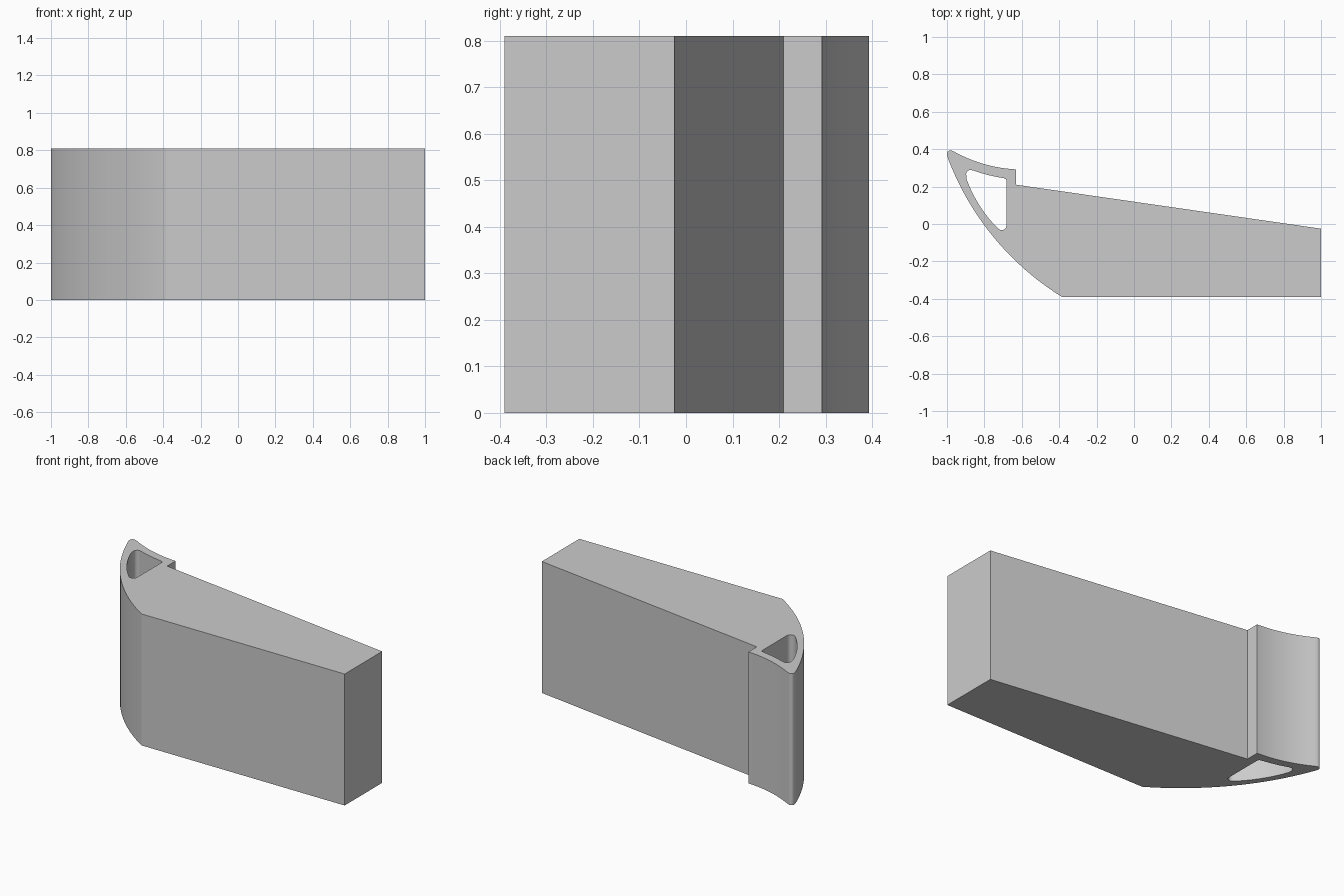
import bpy, bmesh, math
from mathutils import Vector

HEIGHT = 0.81

cube = bpy.data.objects.get("Cube")
if cube:
    bpy.data.objects.remove(cube, do_unlink=True)


def arc(a, m, b, steps):
    """Points on the circle from a through m to b."""
    a, m, b = Vector(a), Vector(m), Vector(b)
    p, q = m - a, b - a
    d = 2 * (p.x * q.y - p.y * q.x)
    c = a + Vector((q.y * p.length_squared - p.y * q.length_squared,
                    p.x * q.length_squared - q.x * p.length_squared)) / d
    start = math.atan2(a.y - c.y, a.x - c.x)
    end = math.atan2(b.y - c.y, b.x - c.x)
    sweep = (end - start) % math.tau
    if d < 0:
        sweep -= math.tau
    r = (a - c).length
    return [c + r * Vector((math.cos(start + sweep * i / steps),
                            math.sin(start + sweep * i / steps)))
            for i in range(steps + 1)]


# Outer outline: curved nose, rounded tip, hollow back lip, step, sloping back
outline = [Vector((1, -0.025)), Vector((1, -0.39))]
outline += arc((-0.385, -0.39), (-0.755, -0.065), (-0.998, 0.36), 20)
outline += arc((-1, 0.375), (-0.992, 0.39), (-0.972, 0.391), 6)
outline += arc((-0.96, 0.386), (-0.81, 0.323), (-0.63, 0.292), 12)
outline += [Vector((-0.63, 0.21))]

# Three-sided through hole with rounded corners
hole = arc((-0.735, -0.016), (-0.834, 0.112), (-0.895, 0.24), 10)
hole += arc((-0.897, 0.262), (-0.889, 0.284), (-0.868, 0.288), 6)
hole += arc((-0.86, 0.286), (-0.78, 0.262), (-0.70, 0.246), 6)
hole += arc((-0.697, 0.245), (-0.686, 0.24), (-0.682, 0.228), 4)
hole += arc((-0.682, -0.012), (-0.705, -0.033), (-0.73, -0.021), 6)

# Fill the profile around the hole and extrude it upward
bm = bmesh.new()
edges = []
for loop in (outline, hole):
    verts = [bm.verts.new((p.x, p.y, 0)) for p in loop]
    edges += [bm.edges.new((verts[i - 1], verts[i])) for i in range(len(verts))]
bmesh.ops.triangle_fill(bm, edges=edges, use_beauty=True)
top = bmesh.ops.extrude_face_region(bm, geom=bm.faces[:], use_keep_orig=True)
bmesh.ops.translate(bm, vec=(0, 0, HEIGHT),
                    verts=[g for g in top["geom"] if isinstance(g, bmesh.types.BMVert)])
bmesh.ops.recalc_face_normals(bm, faces=bm.faces[:])
mesh = bpy.data.meshes.new("curved_wedge_block")
bm.to_mesh(mesh)
bm.free()

block = bpy.data.objects.new("curved_wedge_block", mesh)
bpy.context.collection.objects.link(block)

# Plain grey
grey = bpy.data.materials.new("plain_grey")
grey.use_nodes = True
colour = (0.6, 0.6, 0.6, 1)
grey.diffuse_color = colour
grey.node_tree.nodes["Principled BSDF"].inputs["Base Color"].default_value = colour
mesh.materials.append(grey)

bpy.ops.object.select_all(action="DESELECT")
block.select_set(True)
bpy.context.view_layer.objects.active = block
bpy.ops.object.shade_smooth_by_angle(angle=math.radians(25))
